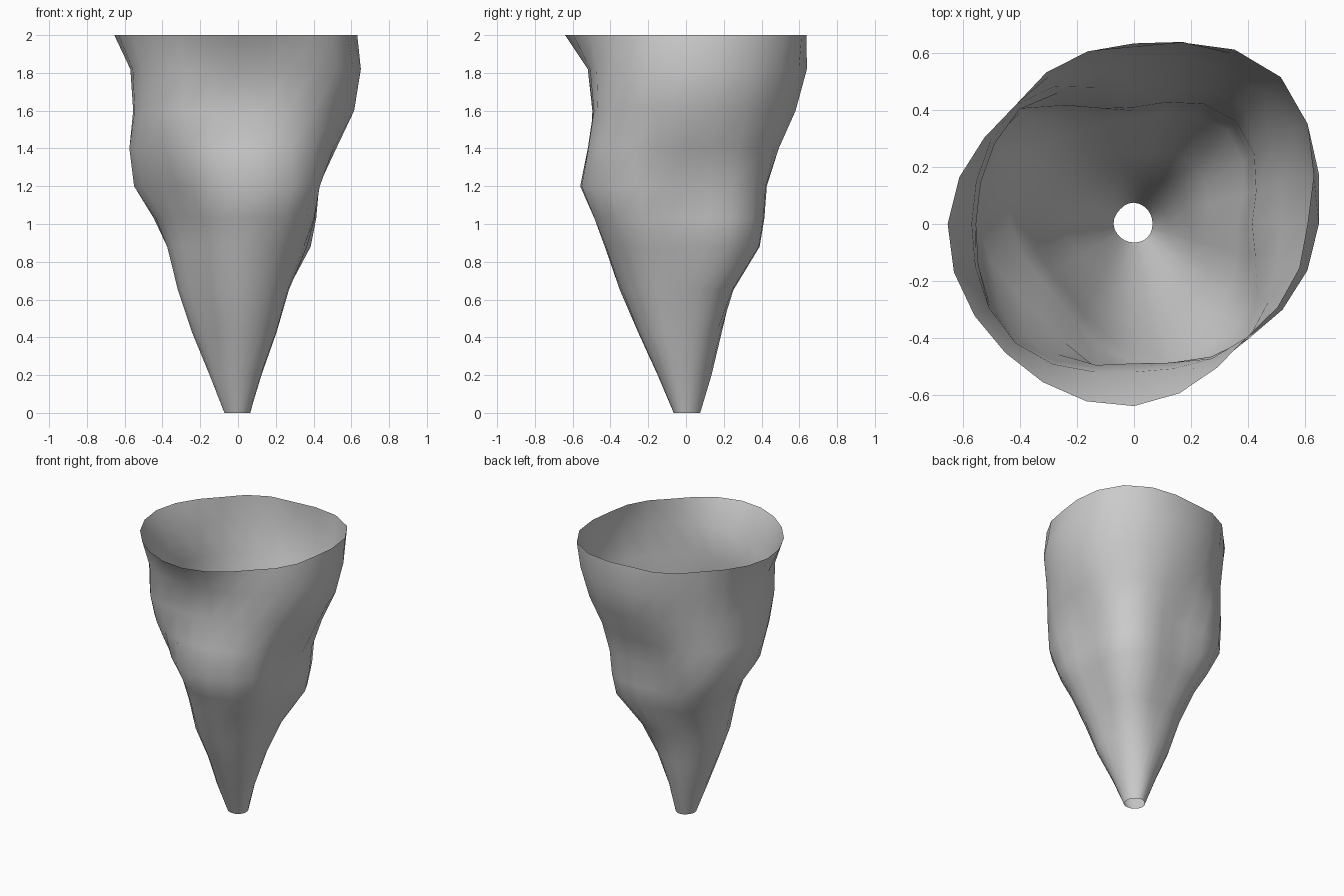
import bpy, bmesh, math

SEGMENTS = 24

# Cross-sections of the funnel: height, then the radius at each of these angles
ANGLES = (0, 45, 90, 112, 135, 180, 225, 270, 315, 338)
SECTIONS = [
    (0.00, .065, .069, .075, .074, .071, .072, .067, .065, .067, .066),
    (0.20, .120, .113, .135, .137, .140, .150, .140, .150, .145, .133),
    (0.43, .195, .190, .190, .200, .225, .245, .205, .255, .250, .222),
    (0.65, .262, .295, .243, .258, .290, .318, .290, .350, .325, .290),
    (0.88, .365, .465, .370, .375, .405, .375, .332, .430, .425, .390),
    (1.03, .398, .495, .398, .430, .500, .435, .375, .485, .505, .440),
    (1.20, .415, .510, .410, .440, .560, .550, .460, .560, .560, .465),
    (1.40, .520, .560, .485, .510, .573, .575, .540, .520, .570, .530),
    (1.60, .615, .645, .575, .555, .570, .555, .585, .490, .570, .590),
    (1.82, .650, .705, .635, .605, .590, .570, .590, .520, .570, .620),
    (2.00, .610, .730, .622, .630, .590, .655, .640, .640, .562, .598),
]


def radius_at(radii, angle):
    """Smooth periodic interpolation through the uneven angle samples."""
    n = len(ANGLES)
    i = max(k for k in range(n) if ANGLES[k] <= angle)
    a, b, c, d = [(ANGLES[k % n] + 360 * (k // n), radii[k % n]) for k in range(i - 1, i + 3)]
    span = c[0] - b[0]
    m0 = (c[1] - a[1]) / (c[0] - a[0]) * span
    m1 = (d[1] - b[1]) / (d[0] - b[0]) * span
    f = (angle - b[0]) / span
    return ((2*f**3 - 3*f**2 + 1) * b[1] + (f**3 - 2*f**2 + f) * m0
            + (3*f**2 - 2*f**3) * c[1] + (f**3 - f**2) * m1)


# Funnel wall: open at both ends, lofted through the sections
bm = bmesh.new()
rings = []
for z, *radii in SECTIONS:
    ring = []
    for s in range(SEGMENTS):
        angle = 360 * s / SEGMENTS
        r = radius_at(radii, angle)
        t = math.radians(angle)
        ring.append(bm.verts.new((r * math.cos(t), r * math.sin(t), z)))
    rings.append(ring)
for low, high in zip(rings, rings[1:]):
    for s in range(SEGMENTS):
        n = (s + 1) % SEGMENTS
        bm.faces.new((low[s], low[n], high[n], high[s]))
for face in bm.faces:
    face.smooth = True

mesh = bpy.data.meshes.new("funnel")
bm.to_mesh(mesh)
bm.free()
funnel = bpy.data.objects.new("funnel", mesh)
bpy.context.collection.objects.link(funnel)
